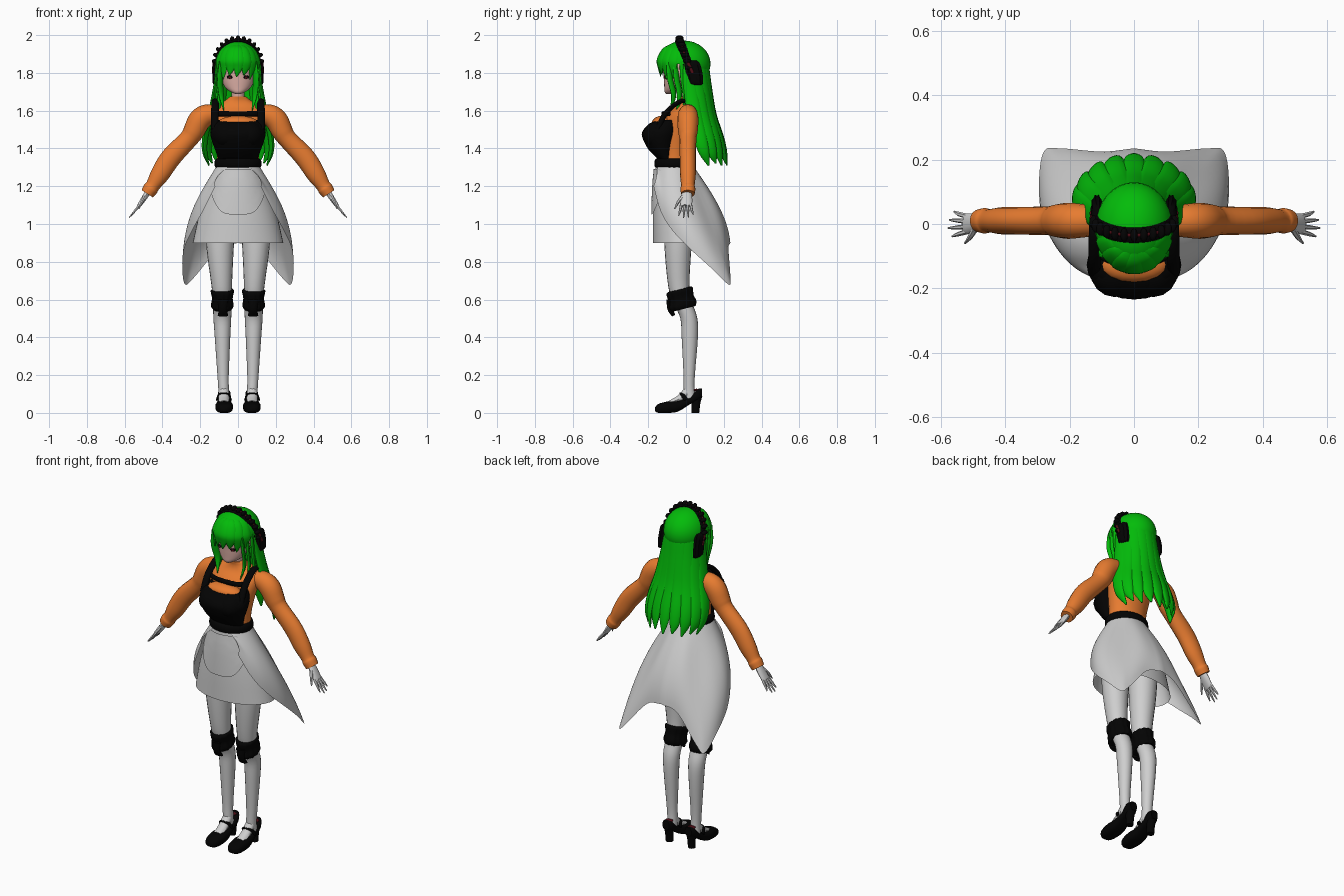
import bpy, bmesh, math
from mathutils import Vector

def material(name, r, g, b):
    m = bpy.data.materials.new(name)
    m.diffuse_color = (r, g, b, 1)
    return m

WHITE = material("white_cloth", .62, .62, .62)
BLACK = material("black_cloth", .001, .001, .001)
GREEN = material("green_hair", .001, .50, .003)
ORANGE = material("orange_cloth", .80, .20, .03)
SKIN = material("skin", .72, .43, .38)
RED = material("dark_red", .08, .004, .008)

def spline(pts, n):
    """Smooth curve through tuples of any length, n steps per span."""
    p = [Vector(q) for q in pts]
    p = [p[0] * 2 - p[1]] + p + [p[-1] * 2 - p[-2]]
    out = []
    for i in range(1, len(p) - 2):
        a, b, c, d = p[i - 1:i + 3]
        for k in range(n):
            t = k / n
            out.append((b * 2 + (c - a) * t + (a * 2 - b * 5 + c * 4 - d) * t * t
                        + (b * 3 - a - c * 3 + d) * t ** 3) / 2)
    return out + [p[-2]]

def skin(name, rings, mat, closed=True, caps=True, angle=50):
    """Bridge rows of points into a surface."""
    bm = bmesh.new()
    rows = [[bm.verts.new(p) for p in r] for r in rings]
    n = len(rows[0])
    for a, b in zip(rows, rows[1:]):
        for i in range(n if closed else n - 1):
            j = (i + 1) % n
            bm.faces.new((a[i], a[j], b[j], b[i]))
    if closed and caps:
        bm.faces.new(rows[0])
        bm.faces.new(rows[-1])
    bmesh.ops.recalc_face_normals(bm, faces=bm.faces)
    me = bpy.data.meshes.new(name)
    bm.to_mesh(me)
    bm.free()
    me.materials.append(mat)
    ob = bpy.data.objects.new(name, me)
    bpy.context.collection.objects.link(ob)
    bpy.context.view_layer.objects.active = ob
    bpy.ops.object.select_all(action='DESELECT')
    ob.select_set(True)
    bpy.ops.object.shade_smooth_by_angle(angle=math.radians(angle))
    return ob

def loft(name, rings, mat, seg=24, steps=4, caps=True, ruffle=0, waves=12, tilt=0):
    """Stack of horizontal ellipses (cx, cy, cz, rx, ry)."""
    out = []
    for cx, cy, cz, rx, ry in spline(rings, steps):
        row = []
        for i in range(seg):
            a = math.tau * i / seg
            k = 1 + ruffle * math.cos(a * waves)
            y = ry * k * math.sin(a)
            row.append((cx + rx * k * math.cos(a), cy + y, cz + tilt * y))
        out.append(row)
    return skin(name, out, mat, caps=caps)

def tube(name, pts, mat, side, seg=10, steps=4):
    """Elliptical tube along (x, y, z, half_width, half_thickness)."""
    p = spline(pts, steps)
    side, out = Vector(side), []
    for i, q in enumerate(p):
        c = Vector(q[:3])
        t = (Vector(p[min(i + 1, len(p) - 1)][:3]) - Vector(p[max(i - 1, 0)][:3])).normalized()
        w = (side - t * side.dot(t)).normalized()
        h = t.cross(w)
        out.append([c + w * max(q[3], .001) * math.cos(math.tau * k / seg)
                    + h * max(q[4], .001) * math.sin(math.tau * k / seg) for k in range(seg)])
    return skin(name, out, mat)

def ball(name, loc, size, mat, rz=0, seg=16):
    bpy.ops.mesh.primitive_uv_sphere_add(segments=seg, ring_count=seg // 2, location=loc, rotation=(0, 0, rz))
    ob = bpy.context.object
    ob.name, ob.scale = name, size
    ob.data.materials.append(mat)
    bpy.ops.object.shade_smooth()
    return ob

# Torso, bodice, belt
loft("torso", [(0, -.06, 1.29, .112, .09), (0, -.055, 1.38, .113, .08), (0, -.045, 1.48, .128, .09),
               (0, -.02, 1.57, .145, .085), (0, .0, 1.62, .135, .06), (0, 0, 1.65, .075, .048),
               (0, -.01, 1.675, .042, .04)], ORANGE)
loft("neck", [(0, -.01, 1.65, .034, .034), (0, -.02, 1.75, .034, .034)], SKIN)
loft("bodice", [(0, -.105, 1.345, .104, .046), (0, -.125, 1.39, .12, .07), (0, -.132, 1.44, .138, .092),
                (0, -.127, 1.485, .147, .106), (0, -.108, 1.53, .137, .088), (0, -.09, 1.55, .12, .06)], BLACK)
ball("chest", (0, -.125, 1.537), (.105, .056, .036), ORANGE)
loft("belt", [(0, -.062, 1.30, .118, .10), (0, -.062, 1.31, .125, .106), (0, -.062, 1.335, .123, .104),
              (0, -.062, 1.347, .112, .095)], BLACK, steps=2)
tube("chest_band", [(-.12, -.09, 1.585, .014, .01), (-.06, -.118, 1.583, .014, .01), (.06, -.118, 1.583, .014, .01),
                    (.12, -.09, 1.585, .014, .01)], BLACK, (0, 0, 1))

# Inner skirt with rounded apron plate
SKIRT = [(0, -.062, 1.305, .112, .098), (0, -.048, 1.2, .152, .122), (0, -.03, 1.05, .205, .145), (0, -.02, .90, .24, .155)]
loft("inner_skirt", SKIRT, WHITE, seg=40, caps=False)
prof = spline(SKIRT, 12)
rows = []
for v in range(13):
    row = []
    for u in range(-10, 11):
        a = u / 10
        z = 1.29 - (1.29 - 1.05 - .12 * a ** 4) * v / 12
        c = min(prof, key=lambda q: abs(q[2] - z))
        x = a * (.09 + .055 * math.sin(math.pi / 2 * v / 12))
        row.append((x, c[1] - (c[4] + .009) * math.sqrt(max(0, 1 - (x / (c[3] + .009)) ** 2)), z))
    rows.append(row)
skin("apron_plate", rows, WHITE, closed=False)

# Overskirt, open in front: round above, drawn out to two long tails at the hem
half = spline([(0, 0, .235, .90), (20, .10, .225, .87), (38, .23, .235, .72), (52, .28, .225, .68),
               (75, .295, .13, .77), (95, .285, .02, .87), (118, .24, -.075, .97), (138, .185, -.135, 1.07),
               (152, .12, -.172, 1.2)], 5)
hem = [(-q[0], -q[1], q[2], q[3]) for q in reversed(half[1:])] + [tuple(q) for q in half]
rows = []
for v in range(15):
    t = v / 14
    s = math.sin(t * math.pi / 2)
    row = []
    for d, x, y, z in hem:
        a = math.radians(d)
        wx, wy = .115 * math.sin(a), -.062 + .102 * math.cos(a)
        ex, ey = .285 * math.sin(a), .03 + .205 * math.cos(a)
        row.append((wx + (ex - wx) * s + (x - ex) * t * t, wy + (ey - wy) * (.8 * s + .2 * t) + (y - ey) * t * t,
                    1.305 + (z - 1.305) * t))
    rows.append(row)
skin("overskirt", rows, WHITE, closed=False)

# Limbs and everything paired
for s, tag in ((1, "left"), (-1, "right")):
    ball("bust_" + tag, (s * .06, -.142, 1.472), (.078, .085, .074), BLACK)
    tube("strap_" + tag, [(s * .122, -.15, 1.50, .02, .016), (s * .122, -.105, 1.59, .02, .014),
                          (s * .12, -.02, 1.652, .02, .012), (s * .115, .045, 1.62, .02, .01),
                          (s * .105, .04, 1.55, .018, .01)], BLACK, (1, 0, 0))
    tube("sleeve_" + tag, [(s * x, .01, z, ry, r) for x, z, ry, r in (
        (.09, 1.585, .045, .04), (.16, 1.578, .052, .056), (.203, 1.55, .056, .06), (.235, 1.49, .052, .056),
        (.265, 1.447, .045, .05), (.355, 1.352, .043, .054), (.412, 1.265, .042, .05), (.45, 1.205, .036, .038),
        (.463, 1.186, .04, .04), (.48, 1.16, .036, .036))], ORANGE, (0, 1, 0), seg=16)
    # Gloved hand with spread fingers
    tube("palm_" + tag, [(s * .47, .005, 1.18, .022, .016), (s * .495, .003, 1.14, .03, .015),
                         (s * .522, 0, 1.10, .032, .011), (s * .526, 0, 1.095, .026, .008)], WHITE, (0, 1, 0))
    for k in range(4):
        y, far = -.024 + .016 * k, (.0, .012, .008, -.006)[k]
        tube(f"finger_{k}_{tag}", [(s * .518, y, 1.105, .008, .008), (s * .545, y * 1.3, 1.07, .007, .007),
                                   (s * (.565 + far), y * 1.6, 1.045 - far, .003, .003)], WHITE, (0, 1, 0), seg=6, steps=2)
    tube("thumb_" + tag, [(s * .495, -.018, 1.145, .01, .01), (s * .51, -.042, 1.115, .008, .008),
                          (s * .525, -.06, 1.08, .003, .003)], WHITE, (0, 1, 0), seg=6, steps=2)
    # Leg, knee ruffle and shoe
    loft("leg_" + tag, [(s * .088, -.03, 1.15, .085, .085), (s * .095, -.042, .9, .074, .073),
                        (s * .086, -.038, .67, .054, .056), (s * .083, -.015, .58, .05, .05),
                        (s * .083, .015, .5, .047, .045), (s * .082, .02, .4, .041, .043), (s * .079, .017, .2, .03, .03),
                        (s * .076, .017, .12, .028, .029), (s * .076, .025, .07, .028, .03)], WHITE, seg=20)
    loft("knee_ruffle_" + tag, [(s * .083, -.034, .655, .05, .055), (s * .083, -.034, .648, .06, .067),
                                (s * .083, -.03, .625, .056, .066), (s * .083, -.025, .605, .053, .064),
                                (s * .083, -.021, .585, .056, .07), (s * .083, -.019, .565, .058, .072),
                                (s * .083, -.012, .55, .05, .06)], BLACK, seg=48, steps=2, ruffle=.035, tilt=.25)
    tube("knee_bow_" + tag, [(s * .08, -.09, .60, .03, .014), (s * .08, -.085, .55, .022, .014),
                             (s * .08, -.065, .515, .028, .01)], BLACK, (1, 0, 0))
    rows = []
    for y, w, z0, z1 in spline([(-.163, .018, .008, .03), (-.145, .038, 0, .048), (-.09, .047, 0, .062), (-.04, .043, .008, .066),
                                (.02, .035, .045, .085), (.06, .034, .065, .125), (.085, .022, .08, .13)], 4):
        rows.append([(s * .073 + w * math.copysign(abs(math.cos(a)) ** .7, math.cos(a)), y,
                      (z0 + z1) / 2 + (z1 - z0) / 2 * math.copysign(abs(math.sin(a)) ** .7, math.sin(a)))
                     for a in (math.tau * i / 16 for i in range(16))])
    skin("shoe_" + tag, rows, BLACK)
    loft("heel_" + tag, [(s * .073, .05, 0, .021, .02), (s * .073, .053, .05, .023, .023), (s * .073, .057, .09, .03, .03)], BLACK, seg=12)
    ball("shoe_lining_" + tag, (s * .074, .055, .121), (.024, .024, .007), RED, seg=10)
    tube("instep_" + tag, [(s * .075, .015, .12, .027, .027), (s * .075, -.03, .078, .029, .02),
                           (s * .074, -.085, .053, .026, .013)], WHITE, (1, 0, 0))
    tube("shoe_strap_" + tag, [(s * .075 - .037, .0, .07, .011, .005), (s * .075 - .022, -.022, .1, .011, .005),
                               (s * .075 + .022, -.022, .1, .011, .005), (s * .075 + .037, .0, .07, .011, .005)], BLACK, (0, 1, 0))
    # Eyes
    ball("eye_" + tag, (s * .044, -.1085, 1.778), (.017, .004, .009), BLACK, rz=s * .42)
    ball("iris_" + tag, (s * .043, -.1115, 1.775), (.008, .003, .007), RED, rz=s * .42)
    # Side covers of the headdress with red ribbon
    loft("ear_ruffle_" + tag, [(s * .112, .05, 1.735, .012, .03), (s * .115, .05, 1.75, .018, .04),
                               (s * .115, .043, 1.80, .018, .043), (s * .113, .032, 1.85, .018, .04),
                               (s * .111, .027, 1.865, .01, .028)], BLACK, seg=30, steps=3, ruffle=.08, waves=10)
    tube("ear_ribbon_" + tag, [(s * .131, .008, 1.86, .008, .004), (s * .134, .035, 1.80, .008, .004)], RED, (0, 1, 0))
    # Locks hanging in front of the shoulders
    for k, (x, y, z) in enumerate(((.075, -.085, 1.60), (.10, -.055, 1.55), (.112, -.015, 1.60))):
        tube(f"side_lock_{k}_{tag}", [(s * (.085 + .01 * k), -.09 + .035 * k, 1.86, .02, .01),
                                      (s * (.095 + .006 * k), -.085 + .035 * k, 1.77, .02, .01),
                                      (s * (.088 + .01 * k), -.065 + .03 * k, 1.68, .017, .01),
                                      (s * x, y, z, .002, .002)], GREEN, (.6, -s * .6, 0), seg=8)

# Head
loft("head", [(0, -.092, 1.688, .012, .012), (0, -.075, 1.70, .04, .038), (0, -.055, 1.725, .07, .06),
              (0, -.035, 1.775, .092, .083), (0, -.02, 1.85, .102, .1), (0, -.01, 1.93, .06, .06)], SKIN)
ball("mouth", (0, -.111, 1.72), (.010, .004, .002), RED, seg=8)

# Hair cap: ellipsoid with the face opening removed
cap = ball("hair_cap", (0, -.01, 1.848), (.12, .140, .123), GREEN, seg=32)
bm = bmesh.new()
bm.from_mesh(cap.data)
bmesh.ops.delete(bm, geom=[v for v in bm.verts if v.co.y < -.1 and v.co.z < -.1 or v.co.z < -.75], context='VERTS')
bm.to_mesh(cap.data)
bm.free()

# Bangs
for k in range(-3, 4):
    a = k * .36
    sx, cy = math.sin(a), math.cos(a)
    tip = 1.778 - .006 * abs(k) + .014 * (k % 2)
    tube(f"bang_{k + 3}", [(.03 * sx, -.05 - .02 * cy, 1.95, .01, .006), (.085 * sx, -.01 - .108 * cy, 1.925, .026, .007),
                           (.113 * sx, -.01 - .137 * cy, 1.87, .032, .008), (.114 * sx, -.01 - .133 * cy, 1.83, .026, .007),
                           (.108 * sx - .008, -.01 - .123 * cy, tip, .002, .002)], GREEN, (cy, sx, 0), seg=10)

# Long back hair in broad strands, bulging out and drawn in at the ends
for k in range(-4, 5):
    a = k * .36
    sx, cy = math.sin(a), math.cos(a)
    tip = 1.31 + .012 * (k % 2)
    tube(f"back_strand_{k + 4}", [(.09 * sx, .10 * cy, 1.90, .025, .01), (.106 * sx, .112 * cy, 1.82, .036, .012),
                                  (.12 * sx, .01 + .115 * cy, 1.72, .038, .013), (.147 * sx, .03 + .118 * cy, 1.58, .040, .014),
                                  (.175 * sx, .058 + .128 * cy, 1.46, .036, .015), (.177 * sx, .08 + .125 * cy, 1.38, .028, .013),
                                  (.155 * sx, .105 + .112 * cy, tip, .005, .004)], GREEN, (cy, -sx, 0), seg=12)

# Headband with scalloped ruffle
def band(t, r):
    return ((r - .011) * math.sin(t), -.035 + .045 * (1 - math.cos(t)), 1.848 + r * math.cos(t))
tube("headband", [band(i * .2, .125) + (.024, .009) for i in range(-9, 10)], BLACK, (0, 1, .15), steps=2)
for i in range(-7, 8):
    ob = ball(f"headband_scallop_{i + 7}", band(i * .245, .136), (.012, .022, .015), BLACK, seg=10)
    ob.rotation_euler = (0, i * .245, 0)
tube("headband_ribbon", [band(i * .2, .1335) + (.005, .003) for i in range(-6, 7)], RED, (0, 1, .15), steps=2)
